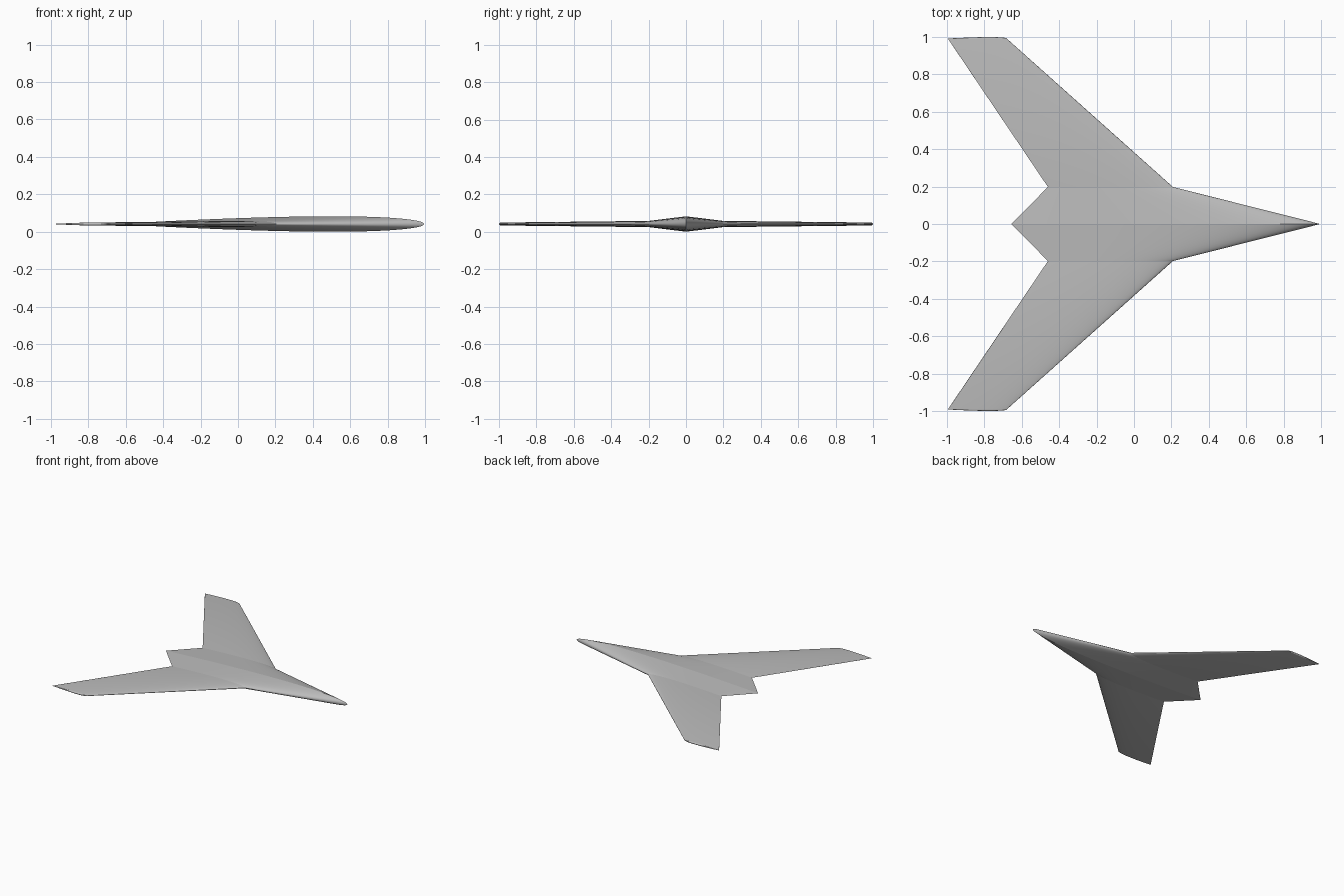
import bpy, bmesh, math

cube = bpy.data.objects.get("Cube")
if cube:
    bpy.data.objects.remove(cube, do_unlink=True)

STEPS = 28          # points along each side of the aerofoil
CAP_STEPS = 5       # rings in each rounded wing tip
THICKNESS = 0.05    # thickness to chord ratio
MID_Z = 0.0415

# Span station: (y, leading edge x, trailing edge x)
ROOT = (0.0, 0.995, -0.655)
BREAK = (0.198, 0.208, -0.46)
TIP = (0.991, -0.68, -0.995)


def half_thickness(t):
    """Symmetric aerofoil with a closed trailing edge, t from nose to tail."""
    return 5 * THICKNESS * (0.2969 * math.sqrt(t) - 0.126 * t - 0.3516 * t**2
                            + 0.2843 * t**3 - 0.1036 * t**4)


def section(bm, station, side=1, tilt=0.0):
    """Ring of vertices around one aerofoil; tilt swings it into the tip cap."""
    y, lead, trail = station
    chord = lead - trail
    ring = []
    for i in range(2 * STEPS):
        a = math.pi * i / STEPS
        t = (1 + math.cos(a)) / 2
        h = max(half_thickness(t), 0) * chord
        up = 1 if i <= STEPS else -1
        ring.append(bm.verts.new((lead - t * chord,
                                  side * (y + h * math.sin(tilt)),
                                  MID_Z + up * h * math.cos(tilt))))
    return ring


# Lofted wing and body, from the right tip to the left tip
bm = bmesh.new()
tilts = [math.pi / 2 * i / CAP_STEPS for i in range(CAP_STEPS + 1)]
rings = [section(bm, TIP, -1, a) for a in reversed(tilts)]
rings += [section(bm, BREAK, -1), section(bm, ROOT), section(bm, BREAK)]
rings += [section(bm, TIP, 1, a) for a in tilts]
count = 2 * STEPS
for a, b in zip(rings, rings[1:]):
    for i in range(count):
        j = (i + 1) % count
        bm.faces.new((a[i], a[j], b[j], b[i]))
bmesh.ops.remove_doubles(bm, verts=bm.verts, dist=0.00002)
bmesh.ops.dissolve_degenerate(bm, edges=bm.edges, dist=0.00002)
bmesh.ops.recalc_face_normals(bm, faces=bm.faces)

# Smooth skin, with creases along the centre line, wing breaks and trailing edge
for f in bm.faces:
    f.smooth = True
for e in bm.edges:
    ya, yb = (v.co.y for v in e.verts)
    at_crease = any(abs(abs(ya) - s[0]) < 0.0001 for s in (ROOT, BREAK))
    if (abs(ya - yb) < 0.0001 and at_crease) or e.calc_face_angle(0) > 2.2:
        e.smooth = False

mesh = bpy.data.meshes.new("flying_wing")
bm.to_mesh(mesh)
bm.free()
wing = bpy.data.objects.new("flying_wing", mesh)
bpy.context.collection.objects.link(wing)

# Plain grey skin
grey = bpy.data.materials.new("light_grey")
grey.use_nodes = True
colour = (0.5, 0.5, 0.5, 1)
grey.diffuse_color = colour
grey.node_tree.nodes["Principled BSDF"].inputs["Base Color"].default_value = colour
mesh.materials.append(grey)
